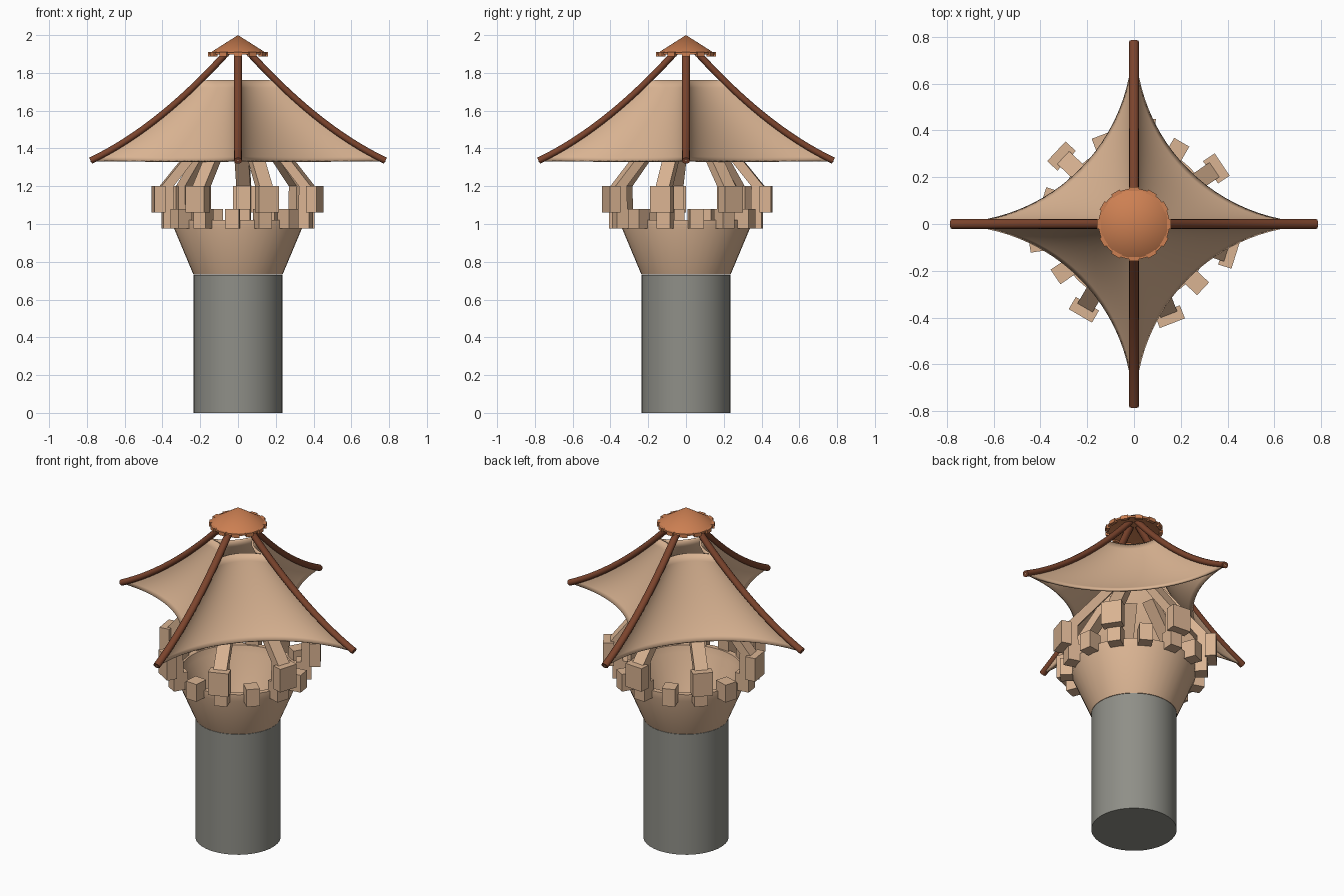
import bpy, bmesh, math
from mathutils import Matrix

if "Cube" in bpy.data.objects:
    bpy.data.objects.remove(bpy.data.objects["Cube"])


def material(name, rgb):
    m = bpy.data.materials.new(name)
    m.diffuse_color = (*rgb, 1)
    m.use_nodes = True
    m.node_tree.nodes["Principled BSDF"].inputs["Base Color"].default_value = m.diffuse_color
    return m


TAN = material("tan", (0.70, 0.455, 0.29))
COPPER = material("copper", (0.61, 0.215, 0.085))
BROWN = material("dark_brown", (0.20, 0.058, 0.026))
GRAY = material("gray", (0.275, 0.275, 0.245))


def make(name, verts, faces, mat, smooth=None):
    me = bpy.data.meshes.new(name)
    me.from_pydata(verts, [], faces)
    bm = bmesh.new()
    bm.from_mesh(me)
    bmesh.ops.remove_doubles(bm, verts=bm.verts, dist=1e-5)
    bmesh.ops.recalc_face_normals(bm, faces=bm.faces)
    bm.to_mesh(me)
    bm.free()
    ob = bpy.data.objects.new(name, me)
    bpy.context.collection.objects.link(ob)
    me.materials.append(mat)
    if smooth:
        bpy.ops.object.select_all(action='DESELECT')
        ob.select_set(True)
        bpy.context.view_layer.objects.active = ob
        bpy.ops.object.shade_smooth_by_angle(angle=math.radians(smooth))
    return ob


def lathe(name, profile, mat, n=40):
    """Revolve (r, z) points that start and end on the axis."""
    k = len(profile)
    verts = [(r * math.cos(2 * math.pi * i / n), r * math.sin(2 * math.pi * i / n), z)
             for i in range(n) for r, z in profile]
    faces = [(i * k + j, (i + 1) % n * k + j, (i + 1) % n * k + j + 1, i * k + j + 1)
             for i in range(n) for j in range(k - 1)]
    return make(name, verts, faces, mat, 30)


def prism(name, outline, width, angle, mat):
    """Extrude an (r, z) outline sideways and turn it around the axis."""
    n = len(outline)
    verts = [(r, s * width / 2, z) for s in (-1, 1) for r, z in outline]
    faces = [tuple(range(n)), tuple(range(n, 2 * n))]
    faces += [(i, (i + 1) % n, n + (i + 1) % n, n + i) for i in range(n)]
    ob = make(name, verts, faces, mat)
    ob.data.transform(Matrix.Rotation(angle, 4, 'Z'))
    return ob


def box(name, r0, r1, z0, z1, width, angle, mat):
    return prism(name, [(r0, z0), (r1, z0), (r1, z1), (r0, z1)], width, angle, mat)


# Base column and flared bowl
lathe("column", [(0, 0), (0.235, 0), (0.235, 0.73), (0, 0.73)], GRAY, 48)
lathe("bowl", [(0, 0.732), (0.236, 0.732), (0.34, 0.98), (0.34, 1.02),
               (0.31, 1.02), (0.30, 0.98), (0.20, 0.76), (0, 0.76)], TAN)

# Ring of small blocks, seven big blocks and the leaning struts
for i in range(14):
    a = math.radians(34) + 2 * math.pi * i / 14
    box("rim_block", 0.32, 0.405, 0.975, 1.08, 0.075, a, TAN)
    if i % 2 == 0:
        box("outer_block", 0.395, 0.455, 1.06, 1.2, 0.115, a, TAN)
        prism("strut", [(0.345, 1.0), (0.40, 1.0), (0.415, 1.2), (0.17, 1.5),
                        (0.11, 1.5), (0.35, 1.2)], 0.075, a, TAN)


# Roof poles follow one sagging curve
def pole_z(r):
    return 1.76 - 0.9 * (r - 0.2) + 0.44 * (r - 0.2) * (r - 0.4)


for q in range(4):
    a = q * math.pi / 2
    sides, steps = 12, 16
    verts, faces = [], []
    for j in range(steps + 1):
        r = 0.03 + 0.75 * j / steps
        slope = -0.9 + 0.44 * (2 * r - 0.6)
        length = math.hypot(1, slope)
        for k in range(sides):
            t = 2 * math.pi * k / sides
            u, v = 0.021 * math.cos(t), 0.018 * math.sin(t)
            verts.append((r - v * slope / length, u, pole_z(r) + v / length))
    for j in range(steps):
        for k in range(sides):
            m = (k + 1) % sides
            faces.append((j * sides + k, j * sides + m, (j + 1) * sides + m, (j + 1) * sides + k))
    faces += [tuple(range(sides)), tuple(range(steps * sides, (steps + 1) * sides))]
    pole = make("roof_pole", verts, faces, BROWN, 40)
    pole.data.transform(Matrix.Rotation(a, 4, 'Z'))

    # Stretched cloth panel: each row is a concave quarter circle between poles
    rows, cols = 14, 24
    verts, faces = [], []
    for j in range(rows + 1):
        R = 0.2 + 0.585 * j / rows
        for k in range(cols + 1):
            t = math.pi / 2 * k / cols
            verts.append((R * (1 - math.sin(t)), R * (1 - math.cos(t)), pole_z(R)))
    w = cols + 1
    for j in range(rows):
        for k in range(cols):
            faces.append((j * w + k, j * w + k + 1, (j + 1) * w + k + 1, (j + 1) * w + k))
    cloth = make("roof_cloth", verts, faces, TAN, 50)
    cloth.data.transform(Matrix.Rotation(a, 4, 'Z'))
    mod = cloth.modifiers.new("thickness", 'SOLIDIFY')
    mod.thickness = 0.012
    mod.offset = 0

# Pointed cap with a notched rim
lathe("cap", [(0, 2.0), (0.145, 1.908), (0.152, 1.908), (0.152, 1.897),
              (0.135, 1.897), (0, 1.95)], COPPER)
for i in range(12):
    box("cap_rim_block", 0.138, 0.158, 1.888, 1.91, 0.042, 2 * math.pi * i / 12, COPPER)
